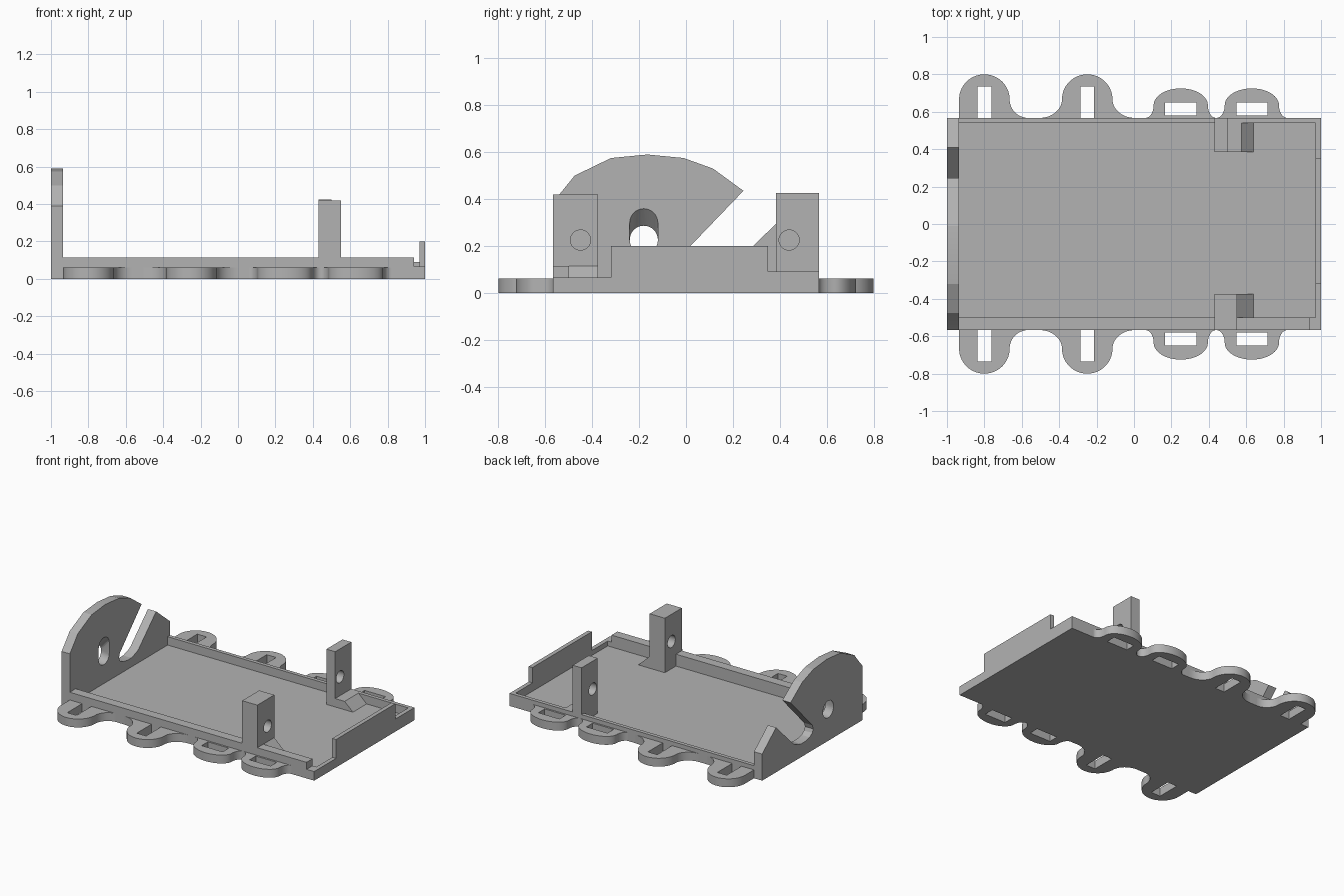
import bpy, bmesh
from math import sin, cos, pi, radians
from mathutils import Vector

if "Cube" in bpy.data.objects:
    bpy.data.objects.remove(bpy.data.objects["Cube"])

gray = bpy.data.materials.new("plain gray")
gray.use_nodes = True
gray.diffuse_color = (0.45, 0.45, 0.45, 1)
gray.node_tree.nodes["Principled BSDF"].inputs["Base Color"].default_value = gray.diffuse_color

WALL = 0.567     # outer half depth of the tray
FLOOR = 0.03     # floor thickness


def to_object(name, bm):
    bmesh.ops.recalc_face_normals(bm, faces=bm.faces[:])
    mesh = bpy.data.meshes.new(name)
    bm.to_mesh(mesh)
    bm.free()
    mesh.materials.append(gray)
    obj = bpy.data.objects.new(name, mesh)
    bpy.context.scene.collection.objects.link(obj)
    return obj


def place(axis, point, depth):
    a, b = point
    return {"x": (depth, a, b), "y": (a, depth, b), "z": (a, b, depth)}[axis]


def prism(name, axis, points, low, high):
    """Extrude a flat outline along one axis."""
    bm = bmesh.new()
    face = bm.faces.new([bm.verts.new(place(axis, p, low)) for p in points])
    moved = bmesh.ops.extrude_face_region(bm, geom=[face])["geom"]
    shift = Vector(place(axis, (0, 0), high - low))
    bmesh.ops.translate(bm, vec=shift, verts=[v for v in moved if isinstance(v, bmesh.types.BMVert)])
    return to_object(name, bm)


def box(name, x0, x1, y0, y1, z0, z1):
    return prism(name, "z", [(x0, y0), (x1, y0), (x1, y1), (x0, y1)], z0, z1)


def circle(a, b, r, n=32):
    return [(a + r * cos(2 * pi * i / n), b + r * sin(2 * pi * i / n)) for i in range(n)]


def cut(obj, cutter):
    """Subtract the cutter, keep the result and drop the cutter."""
    cutter.hide_render = True
    mod = obj.modifiers.new("cut", "BOOLEAN")
    mod.operation, mod.solver, mod.object = "DIFFERENCE", "EXACT", cutter
    graph = bpy.context.evaluated_depsgraph_get()
    mesh = bpy.data.meshes.new_from_object(obj.evaluated_get(graph))
    obj.modifiers.clear()
    obj.data = mesh
    bpy.data.objects.remove(cutter)


def smooth(obj, angle):
    for poly in obj.data.polygons:
        poly.use_smooth = True
    obj.data.set_sharp_from_angle(angle=radians(angle))


# Tray floor and rims
box("tray_floor", -1, 1, -WALL, WALL, 0, FLOOR)
box("front_rim", -1, 0.94, -WALL, -0.5, 0, 0.115)
box("front_corner_rim", 0.94, 1, -WALL, -0.5, 0, 0.065)
box("back_rim", -1, 0.97, 0.54, WALL, 0, 0.09)
prism("end_wall", "x", [(-WALL, 0), (WALL, 0), (WALL, 0.09), (0.35, 0.09), (0.35, 0.2),
                        (-0.32, 0.2), (-0.32, 0.065), (-WALL, 0.065)], 0.97, 1)

# Tall end plate with a faceted crown and a slanted open slot
crown = [(-WALL, 0), (-WALL, 0.39), (-0.54, 0.42), (-0.475, 0.5), (-0.32, 0.575), (-0.165, 0.59),
         (-0.01, 0.575), (0.115, 0.53), (0.245, 0.435)]
slot = [(0, 0.18), (-0.01, 0.15), (0, 0.125), (0.03, 0.105), (0.08, 0.095), (0.13, 0.095), (0.18, 0.11)]
fin = [(0.21, 0.125), (0.41, 0.32), (WALL, 0.19), (WALL, 0)]
plate = prism("end_plate", "x", crown + slot + fin, -1, -0.935)

# Hole that is round outside and tall inside
bm = bmesh.new()
for x, rise in ((-1.001, 0), (-0.934, 0), (-0.934, 0.075)):
    for p in circle(-0.18, 0.225 + rise, 0.06):
        bm.verts.new((x, *p))
bmesh.ops.convex_hull(bm, input=bm.verts[:])
cut(plate, to_object("plate_hole_cutter", bm))
smooth(plate, 13)

# Bracket posts with pin holes and sloped feet
for side, x1, y0, y1, top, foot, flat, fy0, fy1, hole in (
        ("front", 0.55, -WALL, -0.375, 0.42, 0.115, 0.55, -0.5, -0.375, -0.45),
        ("back", 0.5, 0.385, WALL, 0.425, 0.09, 0.575, 0.385, 0.54, 0.44)):
    post = box(side + "_post", 0.43, x1, y0, y1, FLOOR, top)
    cut(post, prism("pin_cutter", "x", circle(hole, 0.225, 0.043), 0.4, 0.6))
    smooth(post, 30)
    prism(side + "_post_foot", "y", [(x1, FLOOR), (0.64, FLOOR), (flat, foot), (x1, foot)]
          if flat > x1 else [(x1, FLOOR), (0.64, FLOOR), (x1, foot)], fy0, fy1)


def half_outline(rx, ry, flare, rise, n=14):
    """Right half of a lug, from its tip down to the tray wall."""
    steps = [pi / 2 * i / n for i in range(n + 1)]
    tip = [(rx * sin(t), WALL + rise + ry * cos(t)) for t in steps]
    if not flare:
        return tip + [(rx, WALL)]
    return tip + [(rx + flare * (1 - cos(t)), WALL + rise * (1 - sin(t))) for t in steps[1:]]


# Strap lugs: centre, radii, left and right flare, rise, hole half width, hole start and end
lugs = [("large_lug", -0.8, 0.135, 0.133, 0, 0.1, 0.1, 0.037, 0.55, 0.735),
        ("large_lug", -0.25, 0.135, 0.133, 0.12, 0.12, 0.1, 0.037, 0.55, 0.735),
        ("small_lug", 0.25, 0.145, 0.09, 0.045, 0.045, 0.068, 0.083, 0.58, 0.65),
        ("small_lug", 0.63, 0.145, 0.09, 0.045, 0.045, 0.068, 0.083, 0.58, 0.65)]
for side, s in (("front", -1), ("back", 1)):
    for name, cx, rx, ry, left, right, rise, hw, h0, h1 in lugs:
        r = half_outline(rx, ry, right, rise)
        l = [(-x, y) for x, y in half_outline(rx, ry, left, rise)]
        outline = [(cx + x, s * y) for x, y in r + l[:0:-1]]
        lug = prism(side + "_" + name, "z", outline, 0, 0.06)
        y0, y1 = sorted((s * h0, s * h1))
        cut(lug, box("strap_cutter", cx - hw, cx + hw, y0, y1, -0.1, 0.2))
        smooth(lug, 30)
